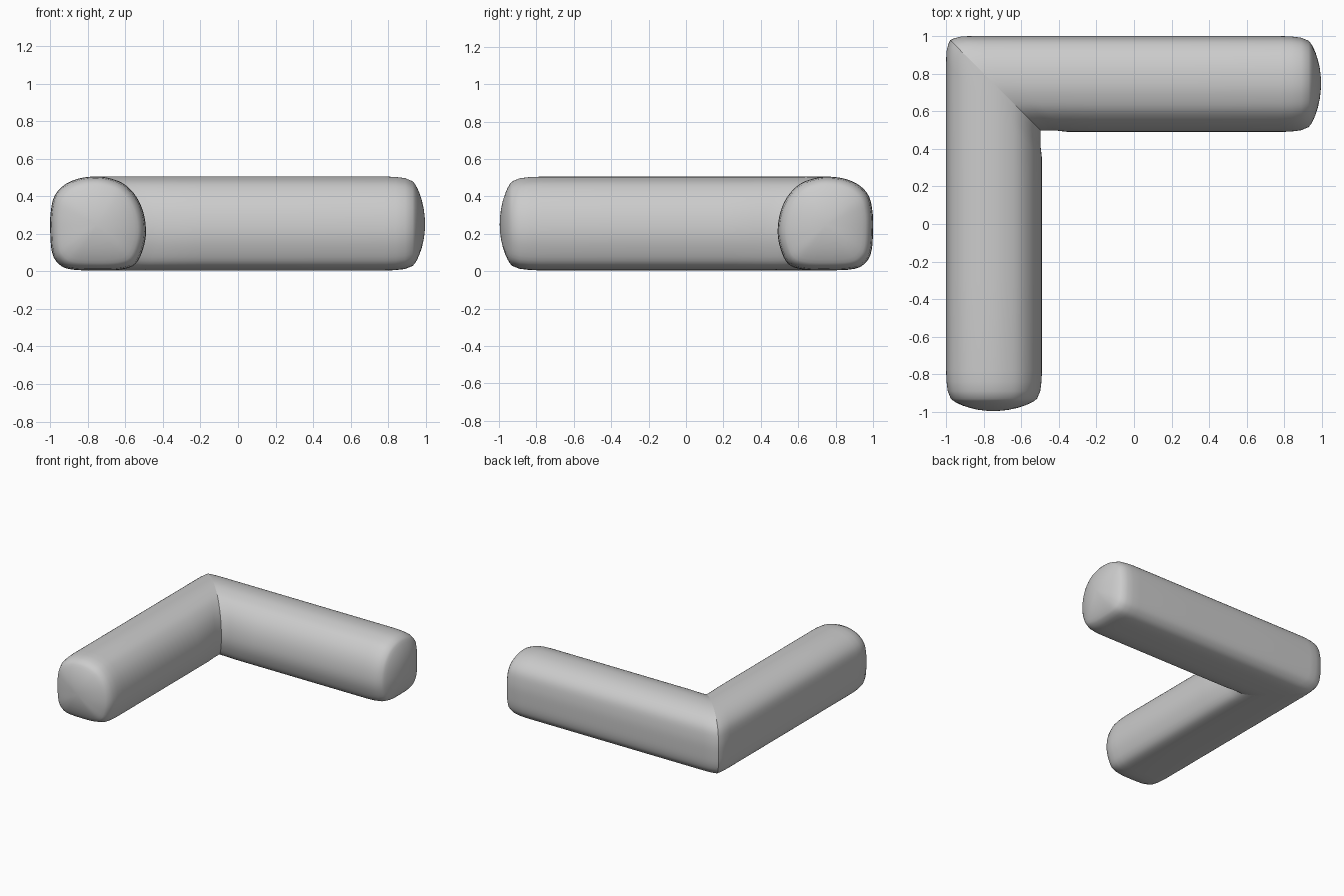
import bpy, bmesh
from mathutils import Vector

if "Cube" in bpy.data.objects:
    bpy.data.objects.remove(bpy.data.objects["Cube"])

# Cushion cross-section: (distance in from the outer face, height)
PROFILE = [(0.10, 0.012), (0.25, 0.004), (0.38, 0.01), (0.455, 0.04), (0.495, 0.12),
           (0.51, 0.21), (0.497, 0.31), (0.46, 0.395), (0.40, 0.46), (0.33, 0.492),
           (0.25, 0.505), (0.155, 0.495), (0.075, 0.46), (0.022, 0.40), (0.002, 0.31),
           (0.0, 0.21), (0.008, 0.11), (0.035, 0.05)]
CENTRE = Vector((0.25, 0.25))


def smooth_loop(pts, steps=4):
    """Closed Catmull-Rom curve through the points."""
    p = [Vector(q) for q in pts]
    n, out = len(p), []
    for i in range(n):
        a, b, c, d = p[i - 1], p[i], p[(i + 1) % n], p[(i + 2) % n]
        for k in range(steps):
            t = k / steps
            out.append(0.5 * (2 * b + (c - a) * t + (2 * a - 5 * b + 4 * c - d) * t * t
                              + (3 * b - a - 3 * c + d) * t ** 3))
    return out


def make_arm(name, swap):
    loop = smooth_loop(PROFILE)
    bm = bmesh.new()

    def place(u, y, z):
        x = -1 + u
        return bm.verts.new((-y, -x, z) if swap else (x, y, z))

    rings = []
    # mitred corner, pulled in slightly on the outer side
    for back, pull in ((0, 0.022), (0.03, 0.012), (0.08, 0.002), (0.14, 0)):
        ring = []
        for q in loop:
            w = max(0, 1 - q.x / 0.5) ** 4
            u = q.x + pull * w
            if back < 0.1:
                u -= 0.008 * (max(0, q.x) / 0.51) ** 3
            ring.append(place(u, 1 - u - back, q.y))
        rings.append(ring)

    def add_ring(y, s):
        rings.append([place(*(lambda c: (c.x, y, c.y))(CENTRE + (q - CENTRE) * s)) for q in loop])

    # straight body tapering to the end seam
    for y, s in ((0.2, 1), (-0.3, 1), (-0.78, 1), (-0.84, 0.99), (-0.89, 0.965), (-0.93, 0.90)):
        add_ring(y, s)
    # domed end
    for r in (0.93, 0.85, 0.72, 0.55, 0.36, 0.18):
        add_ring(-0.93 - 0.066 * (1 - r * r) ** 0.8, 0.90 * r)
    tip = place(CENTRE.x, -0.996, CENTRE.y)

    n = len(loop)
    for a, b in zip(rings, rings[1:]):
        for i in range(n):
            j = (i + 1) % n
            bm.faces.new((a[i], a[j], b[j], b[i]))
    for i in range(n):
        bm.faces.new((rings[-1][i], rings[-1][(i + 1) % n], tip))
    bmesh.ops.recalc_face_normals(bm, faces=bm.faces)

    mesh = bpy.data.meshes.new(name)
    bm.to_mesh(mesh)
    bm.free()
    obj = bpy.data.objects.new(name, mesh)
    bpy.context.collection.objects.link(obj)
    bpy.ops.object.select_all(action='DESELECT')
    obj.select_set(True)
    bpy.context.view_layer.objects.active = obj
    bpy.ops.object.shade_smooth_by_angle(angle=0.6)


# Two mirrored arms meeting at a diagonal seam
make_arm("left_cushion", False)
make_arm("back_cushion", True)
